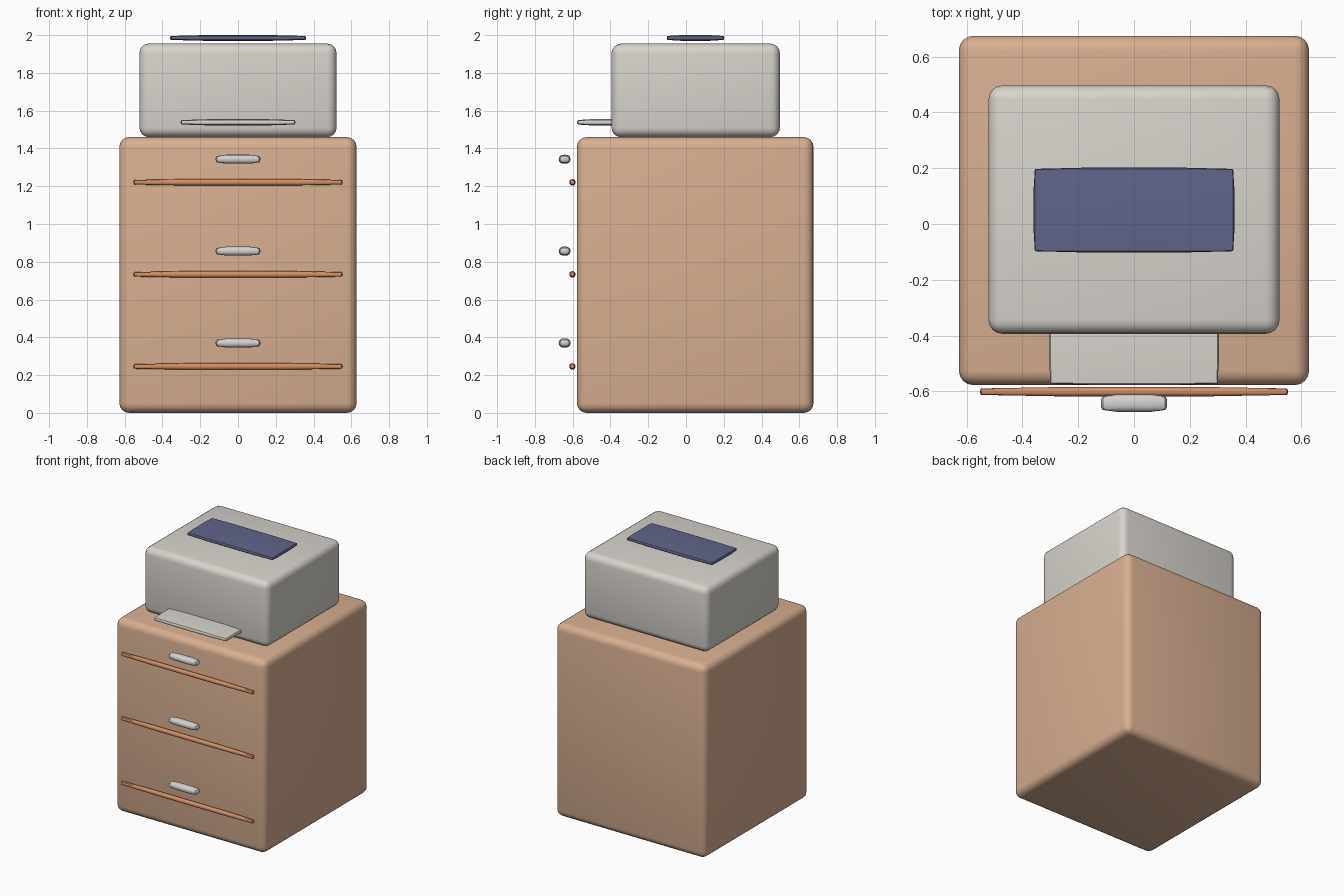
import bpy, bmesh, math
from mathutils import Vector

if "Cube" in bpy.data.objects:
    bpy.data.objects.remove(bpy.data.objects["Cube"])


def mat(name, r, g, b):
    m = bpy.data.materials.new(name)
    lin = [((c / 255 + 0.055) / 1.055) ** 2.4 for c in (r, g, b)]
    m.diffuse_color = (*lin, 1)
    m.use_nodes = True
    m.node_tree.nodes["Principled BSDF"].inputs["Base Color"].default_value = m.diffuse_color
    return m


WOOD = mat("light_wood", 216, 175, 145)
TRIM = mat("orange_wood", 212, 143, 102)
BODY = mat("warm_grey", 216, 212, 205)
METAL = mat("handle_grey", 212, 211, 208)
PANEL = mat("slate_blue", 96, 101, 138)


def finish(bm, name, centre, material):
    me = bpy.data.meshes.new(name)
    bm.to_mesh(me)
    bm.free()
    ob = bpy.data.objects.new(name, me)
    ob.location = centre
    bpy.context.collection.objects.link(ob)
    me.materials.append(material)
    bpy.ops.object.select_all(action='DESELECT')
    ob.select_set(True)
    bpy.context.view_layer.objects.active = ob
    return ob


def box_mesh(lo, hi):
    lo, hi = Vector(lo), Vector(hi)
    half = (hi - lo) / 2
    bm = bmesh.new()
    bmesh.ops.create_cube(bm, size=2)
    for v in bm.verts:
        v.co = Vector(a * b for a, b in zip(v.co, half))
    return bm, half, (lo + hi) / 2


# large body with evenly rounded edges
def rounded_body(name, lo, hi, r, material):
    bm, half, c = box_mesh(lo, hi)
    bmesh.ops.bevel(bm, geom=bm.edges[:], offset=r, segments=4, profile=0.5,
                    affect='EDGES', clamp_overlap=True)
    finish(bm, name, c, material)
    bpy.ops.object.shade_smooth_by_angle(angle=math.radians(35))


# small bar or plate, softly pulled in at its edges
def soft_bar(name, lo, hi, material):
    bm, half, c = box_mesh(lo, hi)
    bmesh.ops.subdivide_edges(bm, edges=bm.edges[:], cuts=3, use_grid_fill=True)
    r = min(half)
    for v in bm.verts:
        core = Vector(max(-(h - r), min(h - r, a)) for a, h in zip(v.co, half))
        v.co = core + (v.co - core).normalized() * r
    finish(bm, name, c, material)
    bpy.ops.object.shade_smooth_by_angle(angle=math.radians(30))


# cabinet and printer
rounded_body("cabinet", (-0.628, -0.578, 0), (0.628, 0.675, 1.46), 0.052, WOOD)
rounded_body("printer_body", (-0.522, -0.394, 1.46), (0.522, 0.497, 1.955), 0.05, BODY)

# paper tray and lid panel
soft_bar("paper_tray", (-0.304, -0.577, 1.522), (0.304, -0.28, 1.555), BODY)
soft_bar("lid_panel", (-0.36, -0.102, 1.97), (0.36, 0.202, 2.0), PANEL)

# drawer rails and handles
for i in range(3):
    zr = 0.246 + 0.4875 * i
    zh = 0.370 + 0.4865 * i
    soft_bar(f"drawer_rail_{i + 1}", (-0.553, -0.618, zr - 0.017),
             (0.553, -0.585, zr + 0.017), TRIM)
    soft_bar(f"drawer_handle_{i + 1}", (-0.119, -0.674, zh - 0.024),
             (0.119, -0.611, zh + 0.024), METAL)
